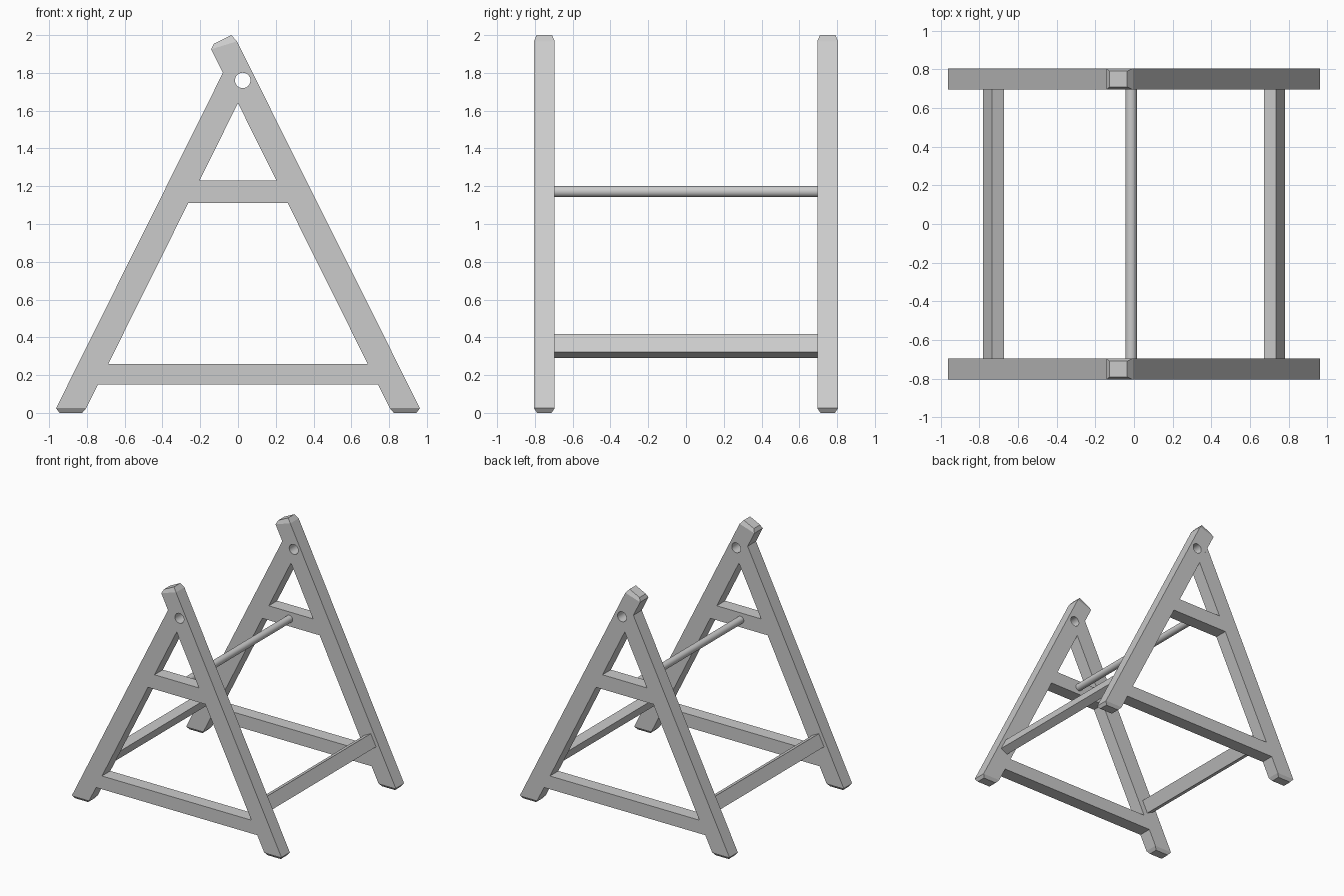
import bpy, bmesh, math

if "Cube" in bpy.data.objects:
    bpy.data.objects.remove(bpy.data.objects["Cube"])

Y = 0.75       # centre plane of each side frame
HALF = 0.055   # half timber thickness


def loft(name, rings):
    """Skin a list of closed rings of points and cap both ends."""
    bm = bmesh.new()
    loops = [[bm.verts.new(p) for p in ring] for ring in rings]
    n = len(loops[0])
    for a, b in zip(loops, loops[1:]):
        for i in range(n):
            j = (i + 1) % n
            bm.faces.new((a[i], a[j], b[j], b[i]))
    bm.faces.new(loops[0])
    bm.faces.new(loops[-1])
    bmesh.ops.recalc_face_normals(bm, faces=bm.faces)
    mesh = bpy.data.meshes.new(name)
    bm.to_mesh(mesh)
    bm.free()
    ob = bpy.data.objects.new(name, mesh)
    bpy.context.collection.objects.link(ob)
    return ob


def prism(name, profile, y0, y1):
    return loft(name, [[(x, y, z) for x, z in profile] for y in (y0, y1)])


def leg(name, y, sections, side=1):
    """Sections are (inner xz, outer xz, half thickness) from foot to top."""
    rings = [[(side * a[0], y - h, a[1]), (side * b[0], y - h, b[1]),
              (side * b[0], y + h, b[1]), (side * a[0], y + h, a[1])]
             for a, b, h in sections]
    return loft(name, rings)


def rod(name, x, y, z, r, length, sides=32):
    bpy.ops.mesh.primitive_cylinder_add(vertices=sides, radius=r, depth=length,
                                        location=(x, y, z),
                                        rotation=(math.pi / 2, 0, 0))
    ob = bpy.context.object
    ob.name = name
    bpy.ops.object.shade_smooth_by_angle()
    return ob


def inner_x(z):
    return (1.64 - z) / 2.01


foot = [((0.825, 0.0), (0.945, 0.0), HALF - 0.017),
        ((inner_x(0.025), 0.025), (0.963, 0.025), HALF)]
long_top = [((-0.142, 1.925), (-0.006, 1.967), HALF),
            ((-0.127, 1.955), (-0.035, 2.0), HALF - 0.014)]
short_top = [((0.0, 1.64), (0.08, 1.80), HALF)]

for label, y in (("front", -Y), ("back", Y)):
    # long leg with chamfered ends and a round pivot hole
    long_leg = leg(label + "_long_leg", y, foot + long_top)
    cutter = rod("hole_cutter", 0.025, y, 1.76, 0.041, 0.4)
    cutter.hide_render = True
    mod = long_leg.modifiers.new("hole", 'BOOLEAN')
    mod.operation = 'DIFFERENCE'
    mod.object = cutter
    bpy.context.view_layer.objects.active = long_leg
    bpy.ops.object.modifier_apply(modifier=mod.name)
    bpy.data.objects.remove(cutter)

    # short leg butting against the long one
    leg(label + "_short_leg", y, foot + short_top, -1)

    # crossbars with ends cut to the leg slope
    for part, z0, z1 in (("lower", 0.15, 0.26), ("upper", 1.11, 1.23)):
        a, b = inner_x(z0), inner_x(z1)
        prism(f"{label}_{part}_crossbar",
              [(-a, z0), (a, z0), (b, z1), (-b, z1)], y - HALF, y + HALF)

# stretchers joining the frames, tilted with the legs
inside = Y - HALF
for label, side in (("left", -1), ("right", 1)):
    profile = []
    for u, v in ((-1, -1), (1, -1), (1, 1), (-1, 1)):
        d, n = u * 0.054, v * 0.0345   # along leg, across leg
        profile.append((side * (0.727 - 0.446 * d + 0.895 * n),
                        0.355 + 0.895 * d + 0.446 * n))
    prism(label + "_stretcher", profile, -inside, inside)

# round rod between the upper crossbars
rod("round_rod", -0.015, 0, 1.172, 0.03, 2 * inside)
